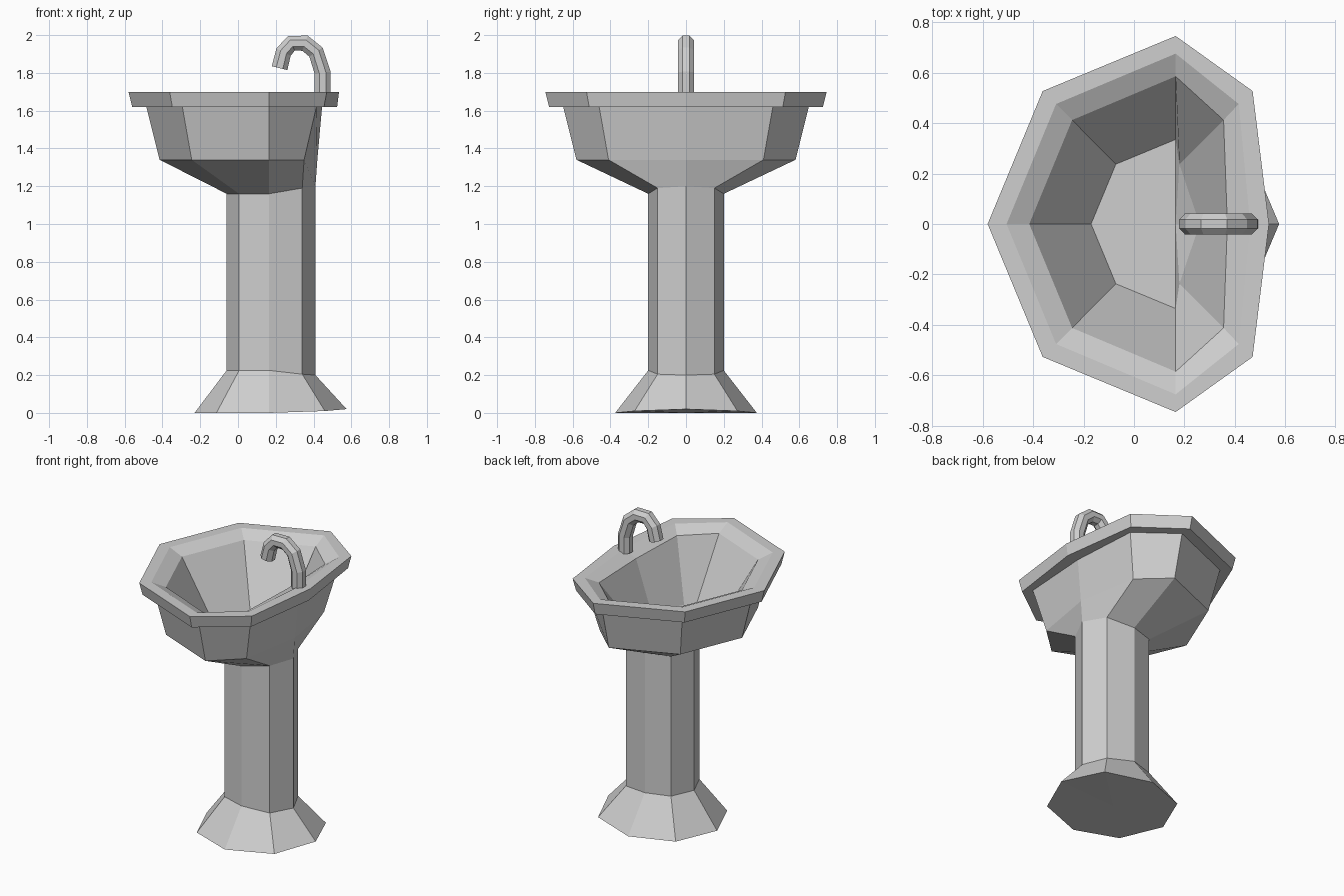
import bpy, bmesh, math
from mathutils import Vector

if "Cube" in bpy.data.objects:
    bpy.data.objects.remove(bpy.data.objects["Cube"], do_unlink=True)

grey = bpy.data.materials.new("ceramic grey")
grey.use_nodes = True
colour = (0.62, 0.62, 0.62, 1.0)
grey.diffuse_color = colour
grey.node_tree.nodes["Principled BSDF"].inputs["Base Color"].default_value = colour

AXIS_X = 0.165   # centre of the octagonal sections


def ring(z, rx, ry, diag_x, back_x, diag_z=None, back_z=None):
    """Octagon: regular front half, individually flattened back half."""
    diag_z = z if diag_z is None else diag_z
    back_z = z if back_z is None else back_z
    k = math.sqrt(0.5)
    dy = k * (rx + ry) / 2
    half = [(AXIS_X - k * rx, dy, z), (AXIS_X, ry, z), (diag_x, dy, diag_z)]
    mirrored = [(x, -y, h) for x, y, h in reversed(half)]
    return [(AXIS_X - rx, 0, z)] + half + [(back_x, 0, back_z)] + mirrored


def loft(name, rings, start_centre=None, end_centre=None):
    """Skin a list of rings, with optional fans closing the ends."""
    bm = bmesh.new()
    loops = [[bm.verts.new(p) for p in r] for r in rings]
    n = len(loops[0])
    for a, b in zip(loops, loops[1:]):
        for i in range(n):
            j = (i + 1) % n
            bm.faces.new((a[i], b[i], b[j], a[j]))
    for loop, centre in ((loops[0], start_centre), (loops[-1], end_centre)):
        if centre is not None:
            c = bm.verts.new(centre)
            for i in range(n):
                bm.faces.new((loop[i], loop[(i + 1) % n], c))
    bmesh.ops.recalc_face_normals(bm, faces=bm.faces)
    mesh = bpy.data.meshes.new(name)
    bm.to_mesh(mesh)
    bm.free()
    mesh.materials.append(grey)
    obj = bpy.data.objects.new(name, mesh)
    bpy.context.collection.objects.link(obj)
    return obj


# Pedestal: flared foot and straight column
column_top = ring(1.16, 0.225, 0.2, 0.34, 0.41, 1.19, 1.2)
loft("pedestal", [
    ring(0, 0.395, 0.375, 0.46, 0.575, 0.01, 0.02),
    ring(0.225, 0.225, 0.2, 0.34, 0.41, 0.205, 0.2),
    column_top,
], start_centre=(AXIS_X, 0, 0))

# Basin: outer shell, rim, sloped lip, inner walls and floor
loft("basin", [
    column_top,
    ring(1.34, 0.58, 0.58, 0.35, 0.42),
    ring(1.62, 0.65, 0.65, 0.415, 0.445),
    ring(1.62, 0.725, 0.725, 0.455, 0.525),
    ring(1.70, 0.745, 0.745, 0.47, 0.535),
    ring(1.70, 0.67, 0.675, 0.415, 0.46),
    ring(1.66, 0.58, 0.585, 0.355, 0.37),
    ring(1.26, 0.335, 0.335, 0.18, 0.26, 1.31, 1.34),
], end_centre=(AXIS_X, 0, 1.26))

# Tap: eight-sided tube swept along a hooked path
path = [Vector((x, 0, z)) for x, z in (
    (0.448, 1.69), (0.448, 1.80), (0.413, 1.91), (0.355, 1.957),
    (0.283, 1.957), (0.241, 1.91), (0.22, 1.825))]
SIDES, RADIUS = 8, 0.046
tube = []
for i, p in enumerate(path):
    before = (p - path[max(i - 1, 0)]).normalized()
    after = (path[min(i + 1, len(path) - 1)] - p).normalized()
    tangent = (before + after).normalized()
    side = Vector((0, 1, 0))
    out = side.cross(tangent)
    angles = [math.tau * (s + 0.5) / SIDES for s in range(SIDES)]
    tube.append([p + RADIUS * (out * math.cos(a) + side * math.sin(a)) for a in angles])
loft("tap", tube, start_centre=path[0], end_centre=path[-1])
